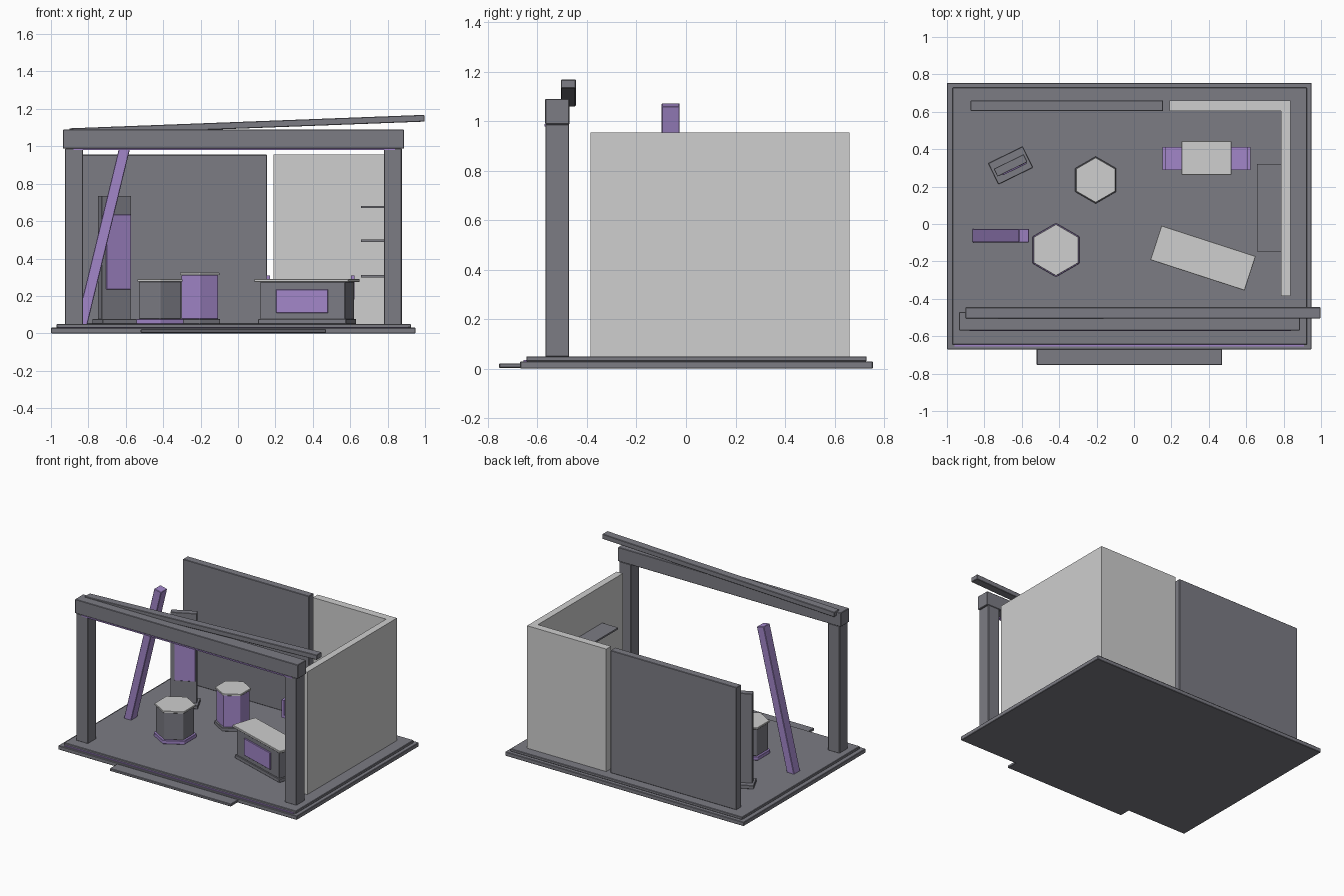
import bpy
from math import radians, sin, cos, atan2, hypot

cube = bpy.data.objects.get("Cube")
if cube:
    bpy.data.objects.remove(cube, do_unlink=True)


def material(name, rgb):
    m = bpy.data.materials.new(name)
    m.use_nodes = True
    color = (*rgb, 1)
    m.diffuse_color = color
    m.node_tree.nodes["Principled BSDF"].inputs["Base Color"].default_value = color
    return m


GREY = material("slate grey", (0.2, 0.2, 0.23))
LIGHT = material("pale grey", (0.62, 0.62, 0.62))
PURPLE = material("soft purple", (0.36, 0.24, 0.58))


def finish(ob, name, mat, bevel):
    ob.name = name
    ob.data.materials.append(mat)
    if bevel:
        mod = ob.modifiers.new("edge", "BEVEL")
        mod.width = bevel
        mod.segments = 1
    return ob


def block(name, mat, size, center, rot=(0, 0, 0), bevel=0.003):
    """Box given by its size and centre."""
    bpy.ops.mesh.primitive_cube_add(size=1, location=center, rotation=rot)
    ob = bpy.context.object
    ob.scale = size
    bpy.ops.object.transform_apply(location=False, rotation=False, scale=True)
    return finish(ob, name, mat, bevel)


def span(name, mat, x, y, z, bevel=0.003):
    """Box given by its limits on each axis."""
    limits = (x, y, z)
    return block(name, mat, [b - a for a, b in limits],
                 [(a + b) / 2 for a, b in limits], bevel=bevel)


def hexagon(name, mat, radius, x, y, z0, z1):
    bpy.ops.mesh.primitive_cylinder_add(vertices=6, radius=radius, depth=z1 - z0,
                                        location=(x, y, (z0 + z1) / 2))
    return finish(bpy.context.object, name, mat, 0.002)


def turned(name, mat, size, origin, offset, angle):
    """Box placed in a frame turned about z; offset is in that frame."""
    c, s = cos(angle), sin(angle)
    dx, dy, z = offset
    pos = (origin[0] + dx * c - dy * s, origin[1] + dx * s + dy * c, z)
    return block(name, mat, size, pos, (0, 0, angle), 0.002)


FLOOR = 0.05
WALL_TOP = 0.955

# Platform and step
span("platform_base", GREY, (-1, 0.95), (-0.67, 0.755), (0, 0.03))
span("platform_floor", GREY, (-0.97, 0.925), (-0.645, 0.73), (0.03, FLOOR))
span("front_step", GREY, (-0.52, 0.47), (-0.755, -0.66), (0.003, 0.022))
span("floor_light_strip", PURPLE, (-0.96, 0.91), (-0.656, -0.643), (0.028, 0.035), 0)

# Walls
span("dark_back_wall", GREY, (-0.874, 0.156), (0.604, 0.66), (FLOOR, WALL_TOP))
span("pale_back_wall", LIGHT, (0.19, 0.837), (0.604, 0.66), (FLOOR, WALL_TOP), 0)
span("pale_side_wall", LIGHT, (0.787, 0.837), (-0.386, 0.604), (FLOOR, WALL_TOP), 0)
for i, z in enumerate((0.305, 0.495, 0.675)):
    span(f"wall_shelf_{i + 1}", GREY, (0.657, 0.79), (-0.147, 0.32), (z - 0.006, z + 0.006), 0)

# Front portal
for side, x in (("right", -0.877), ("left", 0.828)):
    block(f"{side}_post", GREY, (0.095, 0.096, 0.94), (x, -0.52, 0.518))
span("header_beam", GREY, (-0.935, 0.887), (-0.569, -0.471), (0.987, 1.09))
span("header_light_strip", PURPLE, (-0.88, 0.84), (-0.572, -0.55), (0.979, 0.988), 0)


def sloped(name, mat, start, end, width, depth, y):
    """Square beam running between two points in the xz plane."""
    dx, dz = end[0] - start[0], end[1] - start[1]
    block(name, mat, (hypot(dx, dz), depth, width),
          ((start[0] + end[0]) / 2, y, (start[1] + end[1]) / 2),
          (0, -atan2(dz, dx), 0))


sloped("sloping_roof_beam", GREY, (-0.9, 1.078), (0.997, 1.15), 0.036, 0.06, -0.475)
sloped("leaning_beam", PURPLE, (-0.845, 0.008), (-0.588, 1.066), 0.058, 0.072, -0.062)

# Upright information panel
spot, turn = (-0.66, 0.313), radians(26)
turned("panel_foot", GREY, (0.205, 0.125, 0.026), spot, (0, 0, 0.063), turn)
turned("panel_upright", GREY, (0.178, 0.046, 0.665), spot, (0, 0, 0.4025), turn)
turned("panel_screen", PURPLE, (0.142, 0.009, 0.4), spot, (0.01, -0.025, 0.435), turn)

# Hexagonal plinths
for label, x, y, r, top, body, foot in (
        ("back", -0.205, 0.235, 0.126, 0.325, PURPLE, GREY),
        ("front", -0.417, -0.139, 0.144, 0.29, GREY, PURPLE)):
    hexagon(f"{label}_plinth_foot", foot, r, x, y, FLOOR, 0.076)
    hexagon(f"{label}_plinth_body", body, r * 0.89, x, y, 0.076, top - 0.014)
    hexagon(f"{label}_plinth_top", LIGHT, r * 0.96, x, y, top - 0.014, top)

# Reception counter
spot, turn = (0.369, -0.182), radians(-18)
turned("counter_foot", GREY, (0.495, 0.175, 0.026), spot, (0, 0, 0.063), turn)
turned("counter_body", GREY, (0.475, 0.16, 0.2), spot, (0, 0, 0.175), turn)
turned("counter_top", LIGHT, (0.53, 0.193, 0.016), spot, (0, 0, 0.283), turn)
turned("counter_front_panel", PURPLE, (0.29, 0.012, 0.125), spot, (0, -0.084, 0.172), turn)

# Display stand with a tray on each side
span("stand_pedestal", LIGHT, (0.254, 0.521), (0.262, 0.444), (FLOOR, 0.28))
span("stand_tray", PURPLE, (0.155, 0.62), (0.289, 0.412), (0.18, 0.2), 0)
for side, x in (("right", 0.162), ("left", 0.613)):
    block(f"tray_{side}_end", PURPLE, (0.02, 0.123, 0.13), (x, 0.35, 0.245), bevel=0)
